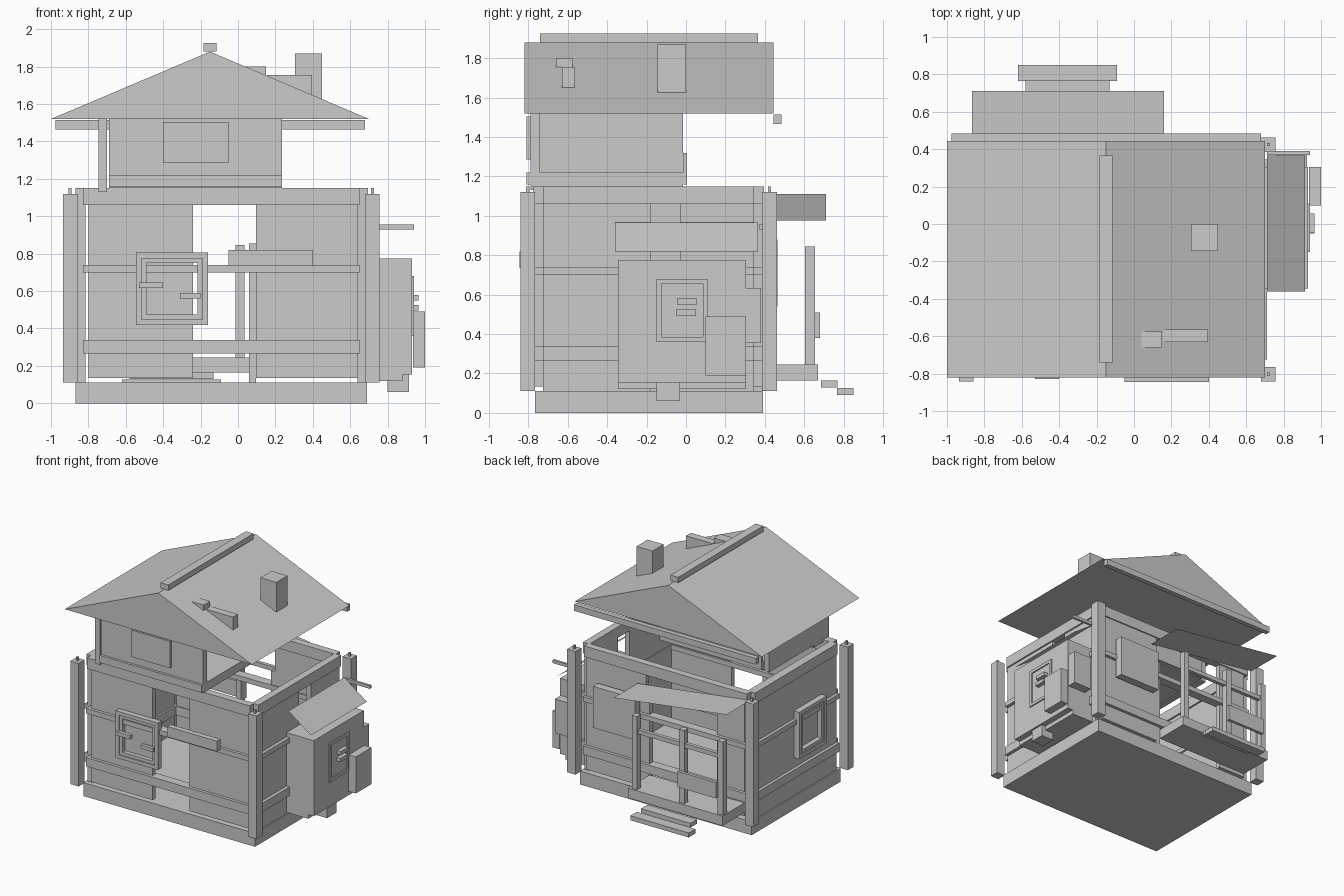
import bpy


def mesh(name, verts, faces):
    me = bpy.data.meshes.new(name)
    me.from_pydata(verts, [], faces)
    ob = bpy.data.objects.new(name, me)
    bpy.context.collection.objects.link(ob)
    return ob


def box(name, x0, x1, y0, y1, z0, z1):
    v = [(x, y, z) for z in (z0, z1) for x, y in ((x0, y0), (x1, y0), (x1, y1), (x0, y1))]
    f = [(3, 2, 1, 0), (4, 5, 6, 7)] + [(i, (i + 1) % 4, (i + 1) % 4 + 4, i + 4) for i in range(4)]
    return mesh(name, v, f)


def frame(name, axis, at, depth, c, z, w, h, t):
    """Square window frame of four bars; axis 'y' faces front, 'x' faces sideways."""
    bars = ((c - w, c + w, z + h - t, z + h), (c - w, c + w, z - h, z - h + t),
            (c - w, c - w + t, z - h + t, z + h - t), (c + w - t, c + w, z - h + t, z + h - t))
    for a0, a1, z0, z1 in bars:
        if axis == 'y':
            box(name, a0, a1, at, at + depth, z0, z1)
        else:
            box(name, at, at + depth, a0, a1, z0, z1)


# Foundation
box("foundation", -.87, .69, -.765, .39, 0, .11)

# Corner posts with pegs
for x in (-.897, .718):
    for y in (-.803, .424):
        box("corner_post", x - .038, x + .038, y - .038, y + .038, .11, 1.12)
        box("post_peg", x - .008, x + .008, y - .008, y + .008, 1.12, 1.15)

# Wall panels, each wall with its opening
for x0, x1 in ((-.80, -.24), (.095, .64)):
    box("front_panel", x0, x1, -.765, -.725, .135, 1.06)
for x0, x1 in ((-.80, -.55), (.095, .64)):
    box("back_panel", x0, x1, .345, .385, .135, 1.06)
box("left_panel", -.86, -.815, -.725, .345, .11, 1.07)
for y0, y1 in ((-.725, -.18), (-.03, .345)):
    box("right_panel", .64, .682, y0, y1, .11, 1.07)
box("back_door_jamb", .06, .095, .345, .385, .11, .855)

# Horizontal rails and top beams on all four walls
for z0, z1, o in ((1.06, 1.15, .01), (.70, .74, .025), (.265, .337, .025)):
    box("front_rail", -.83, .65, -.765 - o, -.715, z0, z1)
    box("back_rail", -.83, .65, .335, .385 + o, z0, z1)
    box("left_rail", -.86 - o, -.80, -.725, .345, z0, z1)
    box("right_rail", .635, .685 + o, -.725, .345, z0, z1)

# Window frames on front and left walls
frame("front_window", 'y', -.81, .05, -.353, .612, .192, .193, .03)
frame("front_window_inner", 'y', -.80, .04, -.353, .612, .162, .163, .025)
frame("left_window", 'x', -.91, .05, -.35, .612, .18, .193, .03)
frame("left_window_inner", 'x', -.90, .04, -.35, .612, .15, .163, .025)
box("window_shard", -.53, -.40, -.83, -.80, .615, .645)
box("window_shard", -.31, -.20, -.82, -.79, .56, .59)
box("front_board", -.05, .40, -.845, -.80, .735, .82)
box("back_shutter", .14, .52, .40, .465, .54, .88)

# Side bay with roof, window and attached boxes
box("bay", .68, .88, -.345, .305, .12, .775)
box("bay_front", .88, .93, -.345, .305, .155, .775)
frame("bay_window", 'x', .925, .015, -.02, .52, .13, .16, .025)
mesh("bay_roof", [(.71, -.36, .965), (.915, -.36, .82), (.915, .365, .82), (.71, .365, .965)],
     [(0, 1, 2, 3)])
box("bay_side_box", .76, .925, .22, .38, .355, .635)
box("bay_meter_box", .935, 1.0, .10, .305, .19, .49)
box("bay_bracket", .80, .915, -.15, -.03, .06, .155)
for y, z in ((.005, .565), (0, .51)):
    box("bay_shard", .93, .965, y - .05, y + .05, z - .015, z + .015)
box("side_plank", .71, .94, .37, .39, .93, .955)

# Back porch: deck, steps, posts and tilted roof sheet
box("porch_deck", -.80, .06, .385, .67, .165, .245)
box("upper_step", -.58, -.13, .685, .77, .13, .165)
box("lower_step", -.62, -.09, .765, .85, .09, .127)
for x in (-.77, -.42, .01):
    box("porch_post", x - .024, x + .024, .605, .655, .245, .845)
box("porch_rail", -.77, .01, .615, .645, .70, .735)
box("porch_board", -.75, -.40, .655, .68, .38, .51)
mesh("porch_roof", [(-.865, .40, 1.11), (.16, .40, .975), (.16, .71, .975), (-.865, .71, 1.11)],
     [(0, 1, 2, 3)])

# Upper room, open on the right
box("upper_floor", -.69, .235, -.74, -.015, 1.15, 1.22)
box("upper_front_wall", -.69, .235, -.79, -.74, 1.15, 1.52)
box("upper_left_wall", -.745, -.70, -.60, -.015, 1.15, 1.52)
box("upper_left_post", -.745, -.70, -.79, -.60, 1.13, 1.52)
box("upper_back_wall", -.69, .235, -.015, .005, 1.16, 1.32)
box("upper_window", -.40, -.05, -.81, -.79, 1.285, 1.505)
box("upper_sill", -.69, .235, -.81, -.79, 1.16, 1.22)

# Gable roof with ridge cap, fascia, chimney and loose planks
rv = [(x, y, z) for y in (-.82, .445) for x, z in ((-1, 1.52), (.70, 1.52), (-.15, 1.88))]
mesh("main_roof", rv, [(0, 1, 2), (5, 4, 3), (0, 3, 4, 1), (1, 4, 5, 2), (2, 5, 3, 0)])
box("ridge_cap", -.185, -.115, -.74, .365, 1.88, 1.925)
box("back_fascia", -.975, .68, .445, .485, 1.465, 1.515)
box("chimney", .305, .45, -.145, 0, 1.62, 1.87)
box("roof_plank", .155, .395, -.63, -.565, 1.65, 1.755)
box("roof_plank", .035, .15, -.66, -.575, 1.755, 1.80)
